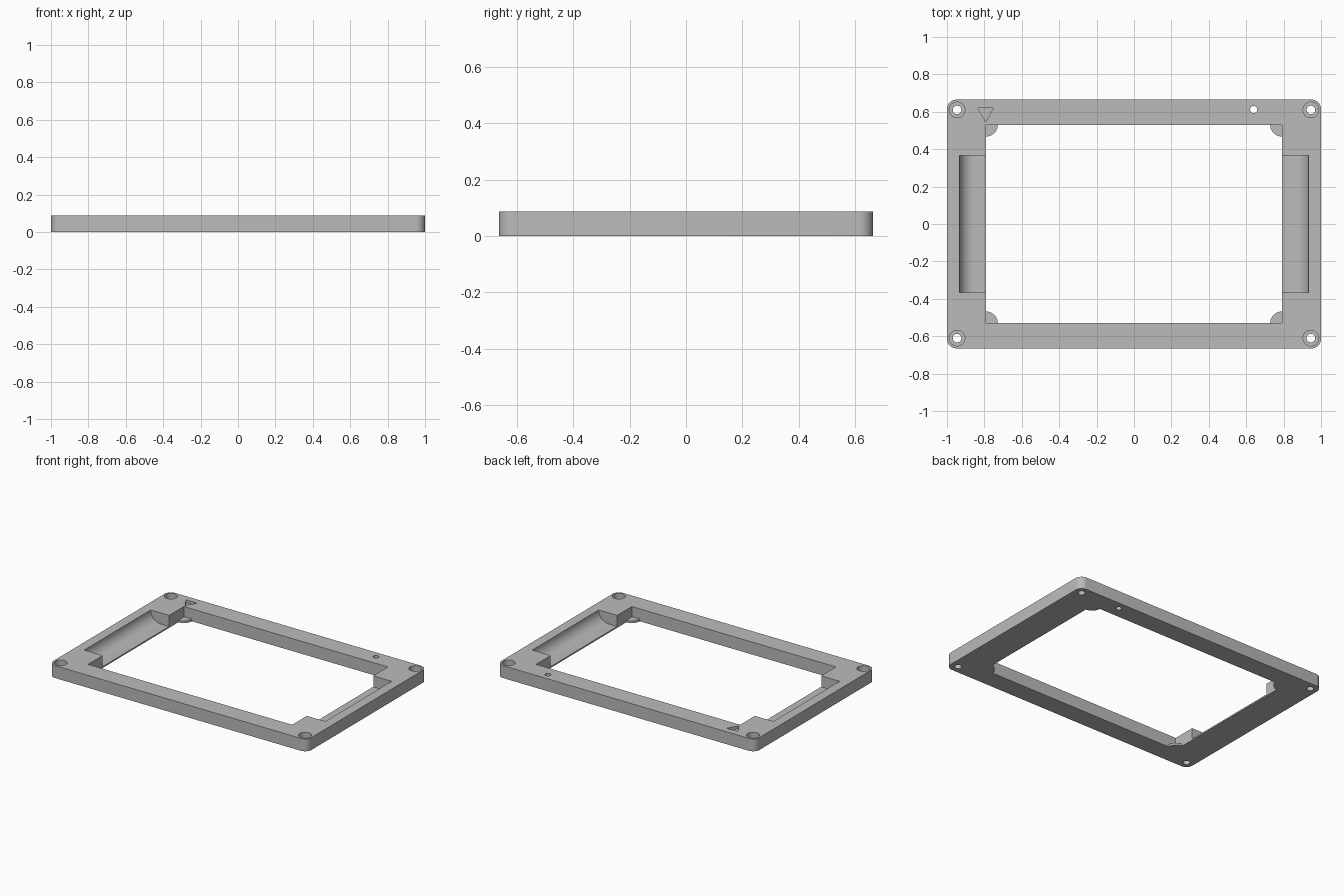
import bpy, bmesh
from math import sin, cos, pi, radians
from mathutils import Vector

if "Cube" in bpy.data.objects:
    bpy.data.objects.remove(bpy.data.objects["Cube"], do_unlink=True)

HEIGHT = 0.087
OPEN_X, OPEN_Y = 0.79, 0.53      # half size of the window
GRIP_X, GRIP_Y = 0.933, 0.367    # half extents of the finger scoops
FLOOR = 0.01

grey = bpy.data.materials.new("plain grey")
grey.use_nodes = True
colour = (0.5, 0.5, 0.5, 1)
grey.diffuse_color = colour
grey.node_tree.nodes["Principled BSDF"].inputs["Base Color"].default_value = colour


def arc(cx, cy, r, start, end, steps):
    angles = [radians(start + (end - start) * i / steps) for i in range(steps + 1)]
    return [(cx + r * cos(a), cy + r * sin(a)) for a in angles]


def prism(name, outline, low, high, axis="z"):
    """Extrude a closed outline along z, or an x-z outline along y."""
    bm = bmesh.new()
    place = (lambda u, v, w: (u, v, w)) if axis == "z" else (lambda u, v, w: (u, w, v))
    face = bm.faces.new([bm.verts.new(place(u, v, low)) for u, v in outline])
    moved = bmesh.ops.extrude_face_region(bm, geom=[face])["geom"]
    verts = [g for g in moved if isinstance(g, bmesh.types.BMVert)]
    bmesh.ops.translate(bm, verts=verts, vec=Vector(place(0, 0, high - low)))
    bmesh.ops.recalc_face_normals(bm, faces=bm.faces)
    mesh = bpy.data.meshes.new(name)
    bm.to_mesh(mesh)
    bm.free()
    mesh.materials.append(grey)
    obj = bpy.data.objects.new(name, mesh)
    bpy.context.collection.objects.link(obj)
    return obj


def rectangle(hx, hy):
    return [(-hx, -hy), (hx, -hy), (hx, hy), (-hx, hy)]


def cylinder(name, x, y, r, low, high):
    return prism(name, arc(x, y, r, 0, 360, 32)[:-1], low, high)


def smooth(obj):
    bpy.ops.object.select_all(action="DESELECT")
    obj.select_set(True)
    bpy.context.view_layer.objects.active = obj
    bpy.ops.object.shade_smooth_by_angle(angle=radians(30))


# Rounded slab
r = 0.05
corners = [(1, 1, 0), (-1, 1, 90), (-1, -1, 180), (1, -1, 270)]
outline = []
for sx, sy, a in corners:
    outline += arc(sx * (1 - r), sy * (0.665 - r), r, a, a + 90, 8)
frame = prism("frame", outline, 0, HEIGHT)

# Window, index hole and engraved triangle
top = HEIGHT + 0.05
cutters = [
    prism("window_cutter", rectangle(OPEN_X, OPEN_Y), -0.05, top),
    cylinder("index_hole_cutter", 0.64, 0.612, 0.019, -0.05, top),
    prism("triangle_cutter", [(-0.836, 0.621), (-0.793, 0.547), (-0.75, 0.621)],
          HEIGHT - 0.02, top),
]

# Finger scoops: quarter-round back wall running into a flat floor
bend = HEIGHT - FLOOR
for s in (-1, 1):
    curve = arc(GRIP_X - bend, HEIGHT, bend, 0, -90, 14)
    profile = [(0.6, top), (GRIP_X, top)] + curve + [(0.6, FLOOR)]
    cutters.append(prism("scoop_cutter", [(s * x, z) for x, z in profile],
                         -GRIP_Y, GRIP_Y, "y"))

# Counterbored screw holes
for sx, sy, a in corners:
    x, y = sx * 0.946, sy * 0.61
    cutters.append(cylinder("screw_hole_cutter", x, y, 0.023, -0.05, top))
    cutters.append(cylinder("counterbore_cutter", x, y, 0.042, HEIGHT - 0.045, top))

for cutter in cutters:
    cutter.hide_render = True
    mod = frame.modifiers.new(cutter.name, "BOOLEAN")
    mod.operation = "DIFFERENCE"
    mod.solver = "EXACT"
    mod.object = cutter

# Bake the cuts and discard the cutters
graph = bpy.context.evaluated_depsgraph_get()
baked = bpy.data.meshes.new_from_object(frame.evaluated_get(graph))
frame.modifiers.clear()
frame.data = baked
for cutter in cutters:
    bpy.data.objects.remove(cutter, do_unlink=True)
smooth(frame)

# Quarter-round support tabs in the window corners
for sx, sy, a in corners:
    cx, cy = sx * OPEN_X, sy * OPEN_Y
    tab = prism("corner_tab", [(cx, cy)] + arc(cx, cy, 0.062, a + 180, a + 270, 10),
                0, 0.015)
    smooth(tab)
